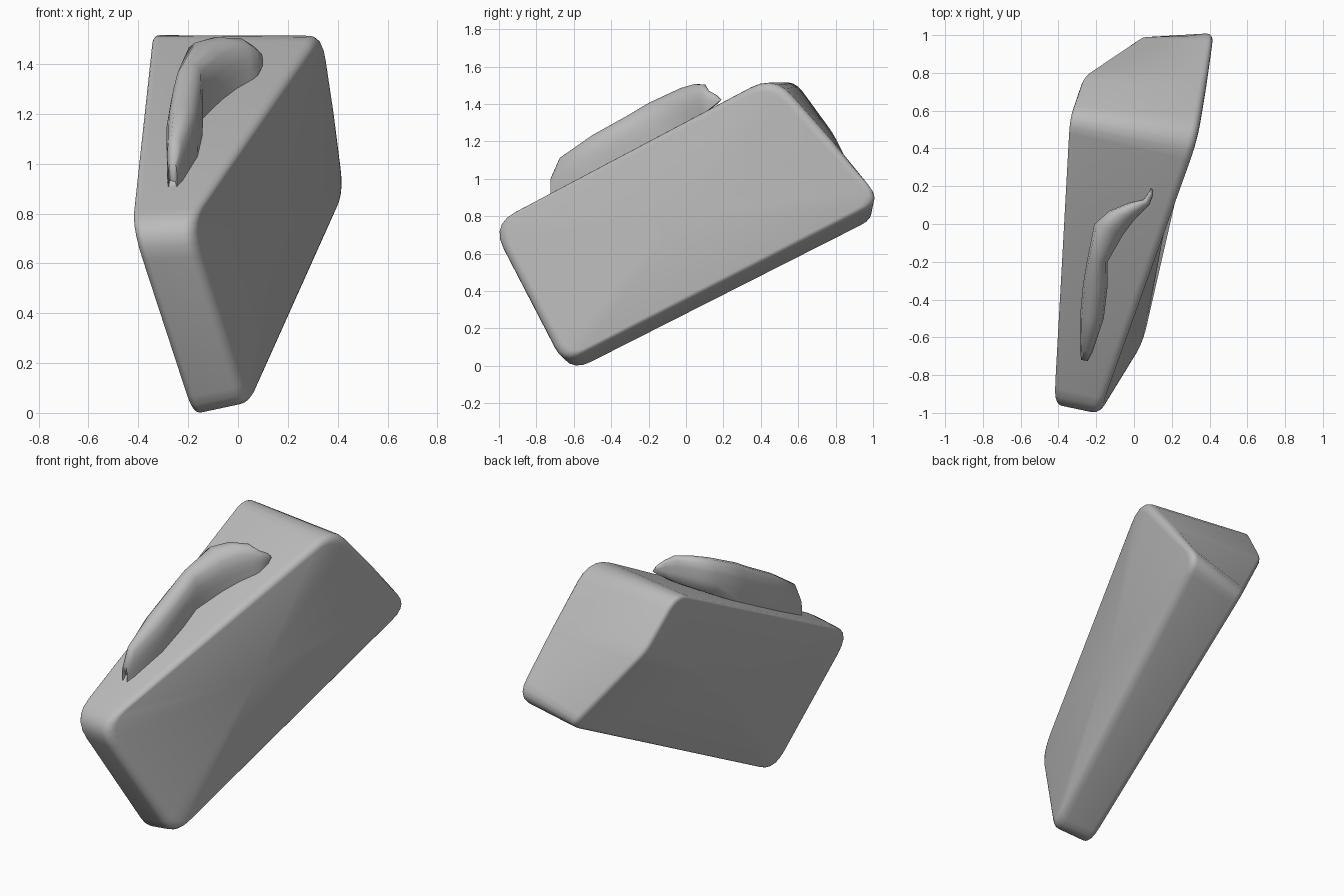
import bpy, bmesh, math
from mathutils import Vector

cube = bpy.data.objects.get("Cube")
if cube:
    bpy.data.objects.remove(cube, do_unlink=True)

grey = bpy.data.materials.new("plain_grey")
grey.use_nodes = True
GREY = (0.5, 0.5, 0.5, 1)
grey.diffuse_color = GREY
grey.node_tree.nodes["Principled BSDF"].inputs["Base Color"].default_value = GREY


def build(rings, name, angle):
    """Join closed rings of points into a capped, smooth-shaded skin."""
    bm = bmesh.new()
    loops = [[bm.verts.new(p) for p in ring] for ring in rings]
    n = len(loops[0])
    for low, high in zip(loops, loops[1:]):
        for i in range(n):
            j = (i + 1) % n
            bm.faces.new((low[i], low[j], high[j], high[i]))
    caps = [bm.faces.new(loops[0]), bm.faces.new(loops[-1])]
    bmesh.ops.poke(bm, faces=caps)
    bmesh.ops.recalc_face_normals(bm, faces=bm.faces[:])
    mesh = bpy.data.meshes.new(name)
    bm.to_mesh(mesh)
    bm.free()
    obj = bpy.data.objects.new(name, mesh)
    bpy.context.collection.objects.link(obj)
    mesh.materials.append(grey)
    bpy.ops.object.select_all(action='DESELECT')
    obj.select_set(True)
    bpy.context.view_layer.objects.active = obj
    bpy.ops.object.shade_smooth_by_angle(angle=angle)


def rounded(points, radii, steps=5):
    """Closed outline with each corner replaced by a curve."""
    pts = [Vector(p) for p in points]
    out = []
    for i, p in enumerate(pts):
        a = p + (pts[i - 1] - p).normalized() * radii[i]
        b = p + (pts[(i + 1) % len(pts)] - p).normalized() * radii[i]
        for k in range(steps + 1):
            t = k / steps
            out.append(a * (1 - t) ** 2 + p * 2 * t * (1 - t) + b * t * t)
    return out


def rim(ring, other, radius, steps=4):
    """Rings that roll from a side face over its edge towards the other side."""
    centre = sum(ring, Vector()) / len(ring)
    rings = []
    for s in range(steps + 1):
        a = s / steps * math.pi / 2
        layer = []
        for p, q in zip(ring, other):
            inward = (centre - p).normalized() * radius * (1 - math.sin(a)) * 1.2
            layer.append(p + inward + (q - p).normalized() * radius * (1 - math.cos(a)))
        rings.append(layer)
    return rings


# Tilted wedge body: outer (+x) and inner (-x) outlines, corners in matching order
outer = rounded([(.04, -.66, .01), (-.2, -1.05, .755), (.345, .465, 1.555),
                 (.395, .765, 1.22), (.435, 1.06, .885)], [.11, .15, .15, .05, .13])
inner = rounded([(-.175, -.615, -.04), (-.43, -1.0, .74), (-.345, .57, 1.545),
                 (-.27, .79, 1.24), (.06, 1.01, .785)], [.12, .15, .1, .06, .08])
build(rim(outer, inner, .045) + rim(inner, outer, .03)[::-1], "wedge_body", 1.0)


# Raised ridge on the sloping top: one arched section lofted along a bent path
def slope(y):
    return .76 + (y + 1.02) * .555


# Each station: left edge x and y, right edge x and y, height over the slope
stations = [(-.275, -.69, -.25, -.70, .0), (-.28, -.72, -.245, -.725, .09),
            (-.285, -.67, -.22, -.68, .17), (-.287, -.5, -.16, -.5, .195),
            (-.27, -.32, -.14, -.33, .195), (-.25, -.2, -.14, -.2, .2),
            (-.21, 0, -.06, -.06, .185), (-.13, .07, .0, .02, .165),
            (-.02, .115, .05, .07, .135), (.05, .13, .08, .1, .09),
            (.08, .17, .1, .15, .04), (.09, .19, .1, .18, .0)]
# Section: fraction across from left to right, fraction of the height
arch = [(.03, -.2), (0, .2), (0, .55), (.08, .82), (.25, .96), (.5, 1),
        (.75, .95), (.92, .8), (1, .5), (1, .2), (.97, -.2)]
rings = []
for xl, yl, xr, yr, height in stations:
    left, right = Vector((xl, yl, slope(yl))), Vector((xr, yr, slope(yr)))
    rings.append([left.lerp(right, t) + Vector((0, 0, height * f - .01))
                  for t, f in arch])
build(rings, "top_ridge", 1.2)
